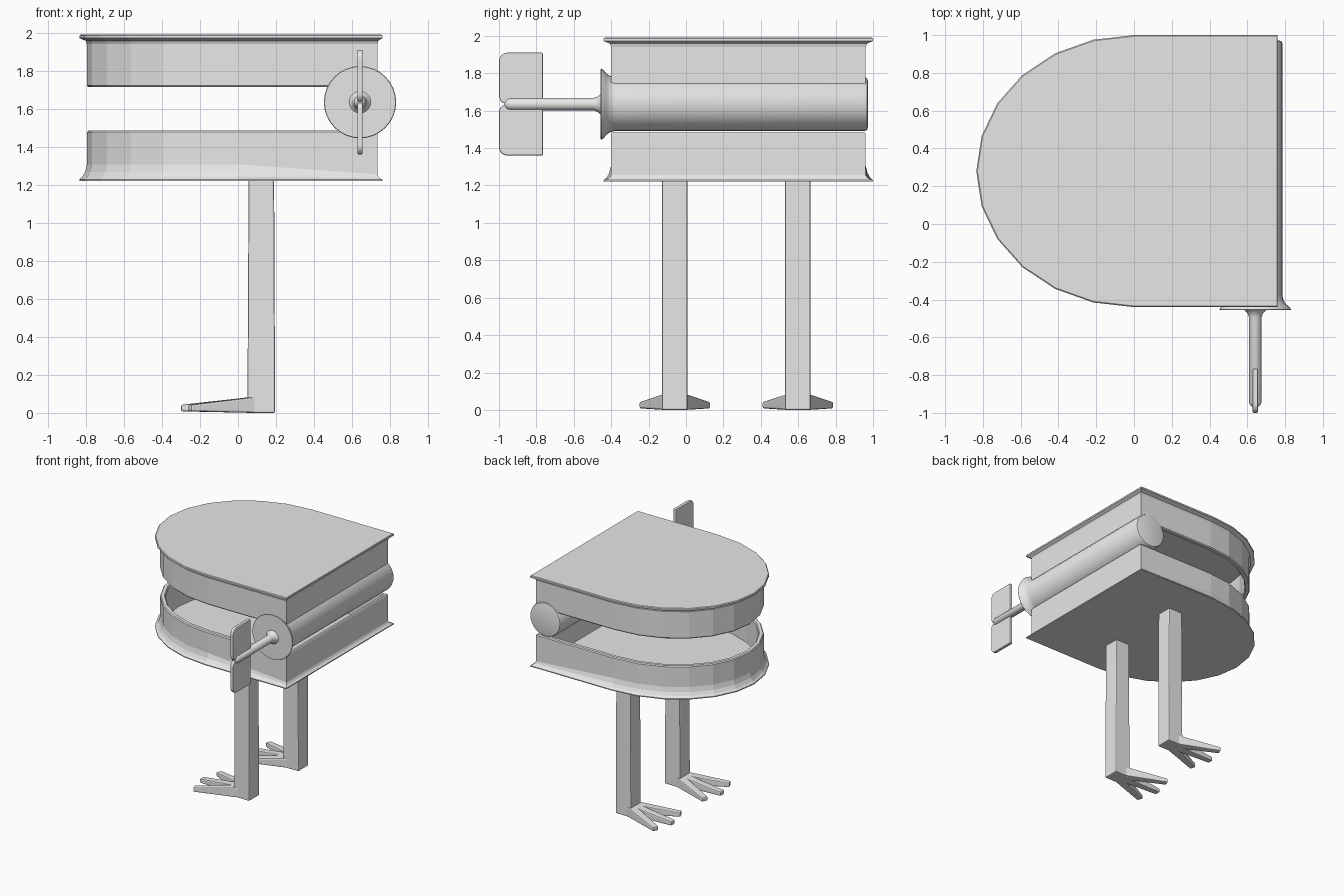
import bpy, bmesh, math
from mathutils import Vector

cube = bpy.data.objects.get("Cube")
if cube:
    bpy.data.objects.remove(cube, do_unlink=True)

grey = bpy.data.materials.new("plain_grey")
grey.use_nodes = True
grey.diffuse_color = (0.8, 0.8, 0.8, 1)
grey.node_tree.nodes["Principled BSDF"].inputs["Base Color"].default_value = (0.8, 0.8, 0.8, 1)


def loft(name, rings, bevel=0, smooth=0):
    """Skin a stack of equal-length point rings, capping both ends."""
    bm = bmesh.new()
    loops = [[bm.verts.new(p) for p in ring] for ring in rings]
    n = len(loops[0])
    for a, b in zip(loops, loops[1:]):
        for i in range(n):
            j = (i + 1) % n
            bm.faces.new((a[i], a[j], b[j], b[i]))
    bm.faces.new(loops[0][::-1])
    bm.faces.new(loops[-1])
    bmesh.ops.recalc_face_normals(bm, faces=bm.faces)
    mesh = bpy.data.meshes.new(name)
    bm.to_mesh(mesh)
    bm.free()
    mesh.materials.append(grey)
    obj = bpy.data.objects.new(name, mesh)
    bpy.context.collection.objects.link(obj)
    if bevel:
        mod = obj.modifiers.new("Bevel", "BEVEL")
        mod.width, mod.segments, mod.limit_method = bevel, 2, "ANGLE"
    if smooth:
        bpy.ops.object.select_all(action="DESELECT")
        obj.select_set(True)
        bpy.context.view_layer.objects.active = obj
        bpy.ops.object.shade_smooth_by_angle(angle=math.radians(smooth))
    return obj


# Shells: D-shaped outline, rounded on -x and straight on +x
MID_Y = 0.28


def outline(inset, z, flare=0):
    xe, ry, rx = 0.76 - inset * 0.65, 0.72 - inset, 0.835 - inset
    pts = [(xe, MID_Y + ry)]
    for i in range(13):
        a = math.pi / 2 + math.pi * i / 12
        pts.append((rx * math.cos(a), MID_Y + ry * math.sin(a)))
    pts.append((xe, MID_Y - ry))
    # the flare gets lower towards the straight end
    return [(x, y, z + flare * (0.35 if x > 0.5 else 1)) for x, y in pts]


loft("lower_shell", [
    outline(0, 1.22), outline(0, 1.228), outline(0.016, 1.228, 0.015),
    outline(0.03, 1.228, 0.04), outline(0.04, 1.228, 0.08),
    outline(0.04, 1.477), outline(0.047, 1.485), outline(0.073, 1.485),
    outline(0.08, 1.477), outline(0.08, 1.24)])

loft("upper_shell", [
    outline(0.006, 1.99), outline(0, 1.985), outline(0, 1.972),
    outline(0.015, 1.966), outline(0.033, 1.958), outline(0.04, 1.94),
    outline(0.04, 1.723), outline(0.047, 1.715), outline(0.073, 1.715),
    outline(0.08, 1.723), outline(0.08, 1.96)])

# Hinge barrel, collar and key rod, turned around a y axis
AXIS_X, AXIS_Z = 0.642, 1.635


def turned(name, profile, sides=32):
    def ring(y, r):
        return [(AXIS_X + r * math.cos(2 * math.pi * i / sides), y,
                 AXIS_Z + r * math.sin(2 * math.pi * i / sides)) for i in range(sides)]
    return loft(name, [ring(y, r) for y, r in profile], smooth=35)


turned("hinge_barrel", [
    (0.972, 0.125), (0.968, 0.138), (0.955, 0.144), (-0.38, 0.144),
    (-0.405, 0.15), (-0.425, 0.163), (-0.44, 0.182), (-0.452, 0.19), (-0.456, 0.187)])
turned("key_rod", [
    (-0.45, 0.065), (-0.46, 0.052), (-0.475, 0.04), (-0.495, 0.033),
    (-0.945, 0.033), (-0.96, 0.026), (-0.972, 0.012)], 20)

# Key grip: two thin paddles with rounded outer corners
def paddle(name, side):
    y0, y1, z0, z1, r = -1.0, -0.765, 0.0, 0.275, 0.045
    prof = [(y1, z0), (y1, z1)]
    for cz, start in ((z1 - r, 90), (z0 + r, 180)):
        for k in range(6):
            a = math.radians(start + 18 * k)
            prof.append((y0 + r + r * math.cos(a), cz + r * math.sin(a)))
    loft(name, [[(AXIS_X + dx, y, AXIS_Z + side * z) for y, z in prof]
                for dx in (-0.014, 0.014)], bevel=0.006)


paddle("key_upper_paddle", 1)
paddle("key_lower_paddle", -1)


# Legs and three-toed feet
def toe(name, start, end):
    start, end = Vector(start), Vector(end)
    side = (end - start).cross(Vector((0, 0, 1))).normalized()
    rings = []
    for p, w, low, high in ((start, 0.036, 0.0, 0.085), (end, 0.025, 0.008, 0.043)):
        rings.append([p + side * s * w + Vector((0, 0, h))
                      for s, h in ((-1, low), (1, low), (1, high), (-1, high))])
    loft(name, rings, bevel=0.009)


for label, cy in (("front", -0.06), ("back", 0.598)):
    def square(x0, x1, z):
        return [(x0, cy - 0.068, z), (x1, cy - 0.068, z),
                (x1, cy + 0.068, z), (x0, cy + 0.068, z)]
    loft(label + "_leg", [square(0.05, 0.195, 0), square(0.05, 0.195, 0.09),
                          square(0.056, 0.19, 1.23)], bevel=0.008)
    for word, spread in (("right", -1), ("middle", 0), ("left", 1)):
        toe(f"{label}_{word}_toe", (0.085, cy + spread * 0.03, 0),
            (-0.30 + 0.045 * abs(spread), cy + spread * 0.168, 0))
